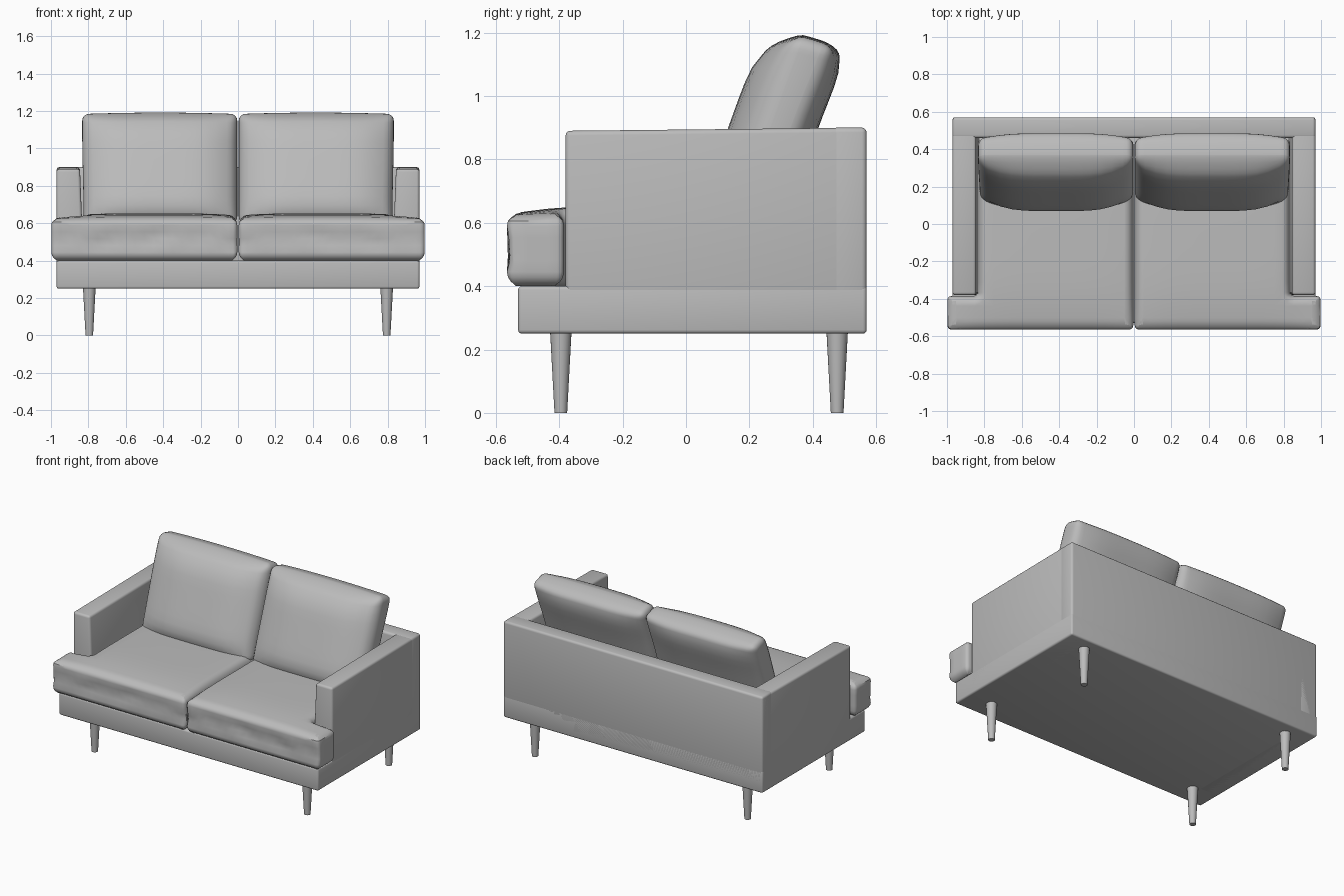
import bpy, bmesh, math
from mathutils import Vector

if "Cube" in bpy.data.objects:
    bpy.data.objects.remove(bpy.data.objects["Cube"])

grey = bpy.data.materials.new("soft grey")
grey.use_nodes = True
grey.diffuse_color = (0.5, 0.5, 0.5, 1)
grey.node_tree.nodes["Principled BSDF"].inputs["Base Color"].default_value = grey.diffuse_color


def finish(name, bm, angle=40):
    bmesh.ops.recalc_face_normals(bm, faces=bm.faces)
    mesh = bpy.data.meshes.new(name)
    bm.to_mesh(mesh)
    bm.free()
    mesh.materials.append(grey)
    ob = bpy.data.objects.new(name, mesh)
    bpy.context.collection.objects.link(ob)
    bpy.ops.object.select_all(action="DESELECT")
    bpy.context.view_layer.objects.active = ob
    ob.select_set(True)
    bpy.ops.object.shade_smooth_by_angle(angle=math.radians(angle))
    return ob


def prism(outline, z0, z1):
    """Extrude a plan outline from z0 to z1."""
    bm = bmesh.new()
    face = bm.faces.new([bm.verts.new((x, y, z0)) for x, y in outline])
    top = bmesh.ops.extrude_face_region(bm, geom=[face])["geom"]
    for v in top:
        if isinstance(v, bmesh.types.BMVert):
            v.co.z = z1
    return bm


def rect(x0, x1, y0, y1):
    return [(x0, y0), (x1, y0), (x1, y1), (x0, y1)]


def soften(bm, radius, segments, vertical=None):
    """Round the edges; upright edges may be rounded alone."""
    bmesh.ops.recalc_face_normals(bm, faces=bm.faces)
    edges = [e for e in bm.edges if e.calc_face_angle(0) > 0.6]
    if vertical:
        edges = [e for e in edges if abs(e.verts[0].co.z - e.verts[1].co.z) > 0.05]
    bmesh.ops.bevel(bm, geom=edges, offset=radius, segments=segments,
                    profile=0.5, affect="EDGES")


def slice_up(bm, axis, start, stop, count):
    """Cut evenly spaced loops along one axis."""
    normal = Vector([float(i == axis) for i in range(3)])
    for i in range(1, count):
        at = start + (stop - start) * i / count
        bmesh.ops.bisect_plane(bm, geom=bm.verts[:] + bm.edges[:] + bm.faces[:],
                               plane_co=normal * at, plane_no=normal, dist=1e-5)


def ramp(a, b, t):
    t = max(0, min(1, (t - a) / (b - a)))
    return t * t * (3 - 2 * t)


# Frame: base, back and arms
base = prism(rect(-0.97, 0.97, -0.53, 0.57), 0.25, 0.40)
soften(base, 0.012, 3)
finish("base", base)

back = prism(rect(-0.97, 0.97, 0.46, 0.57), 0.25, 0.90)
soften(back, 0.015, 3)
finish("back_frame", back)

for side, s in (("left", 1), ("right", -1)):
    arm = prism(rect(0.82, 0.97, -0.38, 0.57), 0.25, 0.90)
    for v in arm.verts:
        if v.co.z > 0.8:
            if v.co.x < 0.9:
                v.co.x = 0.845
            if v.co.y < 0:
                v.co.z = 0.89
    soften(arm, 0.015, 3)
    for v in arm.verts:
        v.co.x *= s
    finish(side + "_arm", arm)

    # Seat cushion: an L-shaped plan that wraps in front of the arm
    plan = [(0.004, -0.565), (0.998, -0.565), (0.998, -0.385),
            (0.835, -0.385), (0.835, 0.45), (0.004, 0.45)]
    seat = prism(plan, 0.40, 0.635)
    soften(seat, 0.022, 3, vertical=True)
    soften(seat, 0.045, 4)
    slice_up(seat, 0, 0, 1, 20)
    slice_up(seat, 1, -0.565, 0.45, 16)
    slice_up(seat, 2, 0.445, 0.59, 4)
    for v in seat.verts:
        x, y, z = v.co
        # crowned top, drooping towards the rim
        if z > 0.60:
            u, w = (x - 0.45) / 0.55, (y + 0.06) / 0.51
            crown = max(0, 1 - u ** 4) * max(0, 1 - w ** 4)
            v.co.z += (0.03 * crown - 0.012) * ramp(0.60, 0.635, z)
        # creased boxing strip between the two seams
        if 0.45 < z < 0.585 and y < -0.55:
            fold = math.sin(17 * x + 30 * z) * math.sin(9 * x + 1)
            v.co.y += 0.008 + 0.007 * fold
        v.co.x *= s
    finish(side + "_seat_cushion", seat, 35)

    # Leaning back cushion with a full front and a softer rear
    pillow = prism(rect(0.004, 0.825, 0, 0.13), 0.60, 1.185)
    soften(pillow, 0.035, 4)
    slice_up(pillow, 0, 0, 0.83, 14)
    slice_up(pillow, 2, 0.60, 1.185, 12)
    slice_up(pillow, 1, 0, 0.13, 4)
    for v in pillow.verts:
        x, y, z = v.co
        u, w = (x - 0.415) / 0.412, (z - 0.893) / 0.293
        puff = max(0, 1 - u ** 4) * max(0, 1 - w ** 6)
        depth = (y - 0.065) / 0.065
        push = 0.10 * min(0, depth) + 0.055 * max(0, depth)
        v.co.y = 0.125 + y + 0.36 * (z - 0.60) + push * puff
        v.co.z -= 0.025 * ramp(0.02, 0.13, y) * ramp(0.9, 1.18, z)
        v.co.z += 0.008 * max(0, 1 - u * u) * ramp(1.0, 1.18, z)
        v.co.x = s * (x + 0.008 * ramp(0.6, 1.1, z) * ramp(0.5, 0.83, x))
    finish(side + "_back_cushion", pillow, 50)

    # Tapered legs
    for place, y in (("front", -0.395), ("back", 0.477)):
        leg = bmesh.new()
        bmesh.ops.create_cone(leg, cap_ends=True, segments=24, radius1=0.02,
                              radius2=0.034, depth=0.26)
        bmesh.ops.translate(leg, verts=leg.verts, vec=(s * 0.795, y, 0.13))
        finish(f"{place}_{side}_leg", leg)
